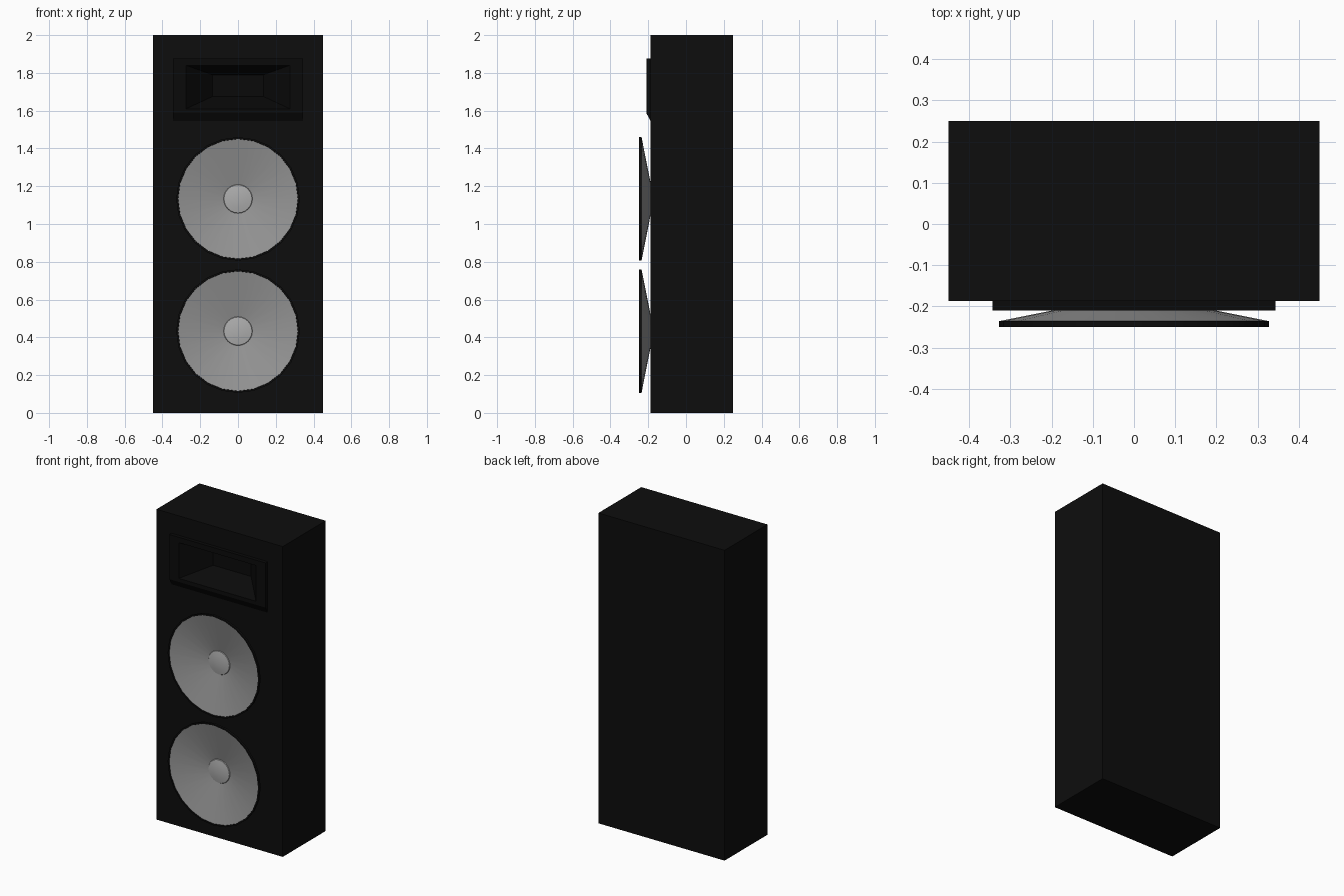
import bpy, bmesh, math

if "Cube" in bpy.data.objects:
    bpy.data.objects.remove(bpy.data.objects["Cube"])


def material(name, value):
    m = bpy.data.materials.new(name)
    m.diffuse_color = (value, value, value, 1)
    m.use_nodes = True
    m.node_tree.nodes["Principled BSDF"].inputs["Base Color"].default_value = m.diffuse_color
    return m


BLACK = material("black", 0.004)
HORN = material("horn_black", 0.003)
CONE = material("cone_grey", 0.3)
CAP = material("cap_grey", 0.42)


def rect(y, x, z0, z1):
    return [(-x, y, z0), (x, y, z0), (x, y, z1), (-x, y, z1)]


def ring(y, r, z, n=24):
    return [(r * math.cos(2 * math.pi * i / n), y, z + r * math.sin(2 * math.pi * i / n))
            for i in range(n)]


def loft(name, loops, mat, cap_start=False, cap_end=False, smooth=False):
    """Skin a row of loops, each anticlockwise as seen from the front."""
    bm = bmesh.new()
    rows = [[bm.verts.new(p) for p in loop] for loop in loops]
    n = len(rows[0])
    for a, b in zip(rows, rows[1:]):
        for i in range(n):
            j = (i + 1) % n
            bm.faces.new((a[i], a[j], b[j], b[i]))
    if cap_start:
        bm.faces.new(rows[0][::-1])
    if cap_end:
        bm.faces.new(rows[-1])
    me = bpy.data.meshes.new(name)
    bm.to_mesh(me)
    bm.free()
    me.materials.append(mat)
    ob = bpy.data.objects.new(name, me)
    bpy.context.collection.objects.link(ob)
    if smooth:
        bpy.ops.object.select_all(action='DESELECT')
        ob.select_set(True)
        bpy.context.view_layer.objects.active = ob
        bpy.ops.object.shade_smooth_by_angle(angle=math.radians(35))
    return ob


# Cabinet with an opening in the front for the horn
loft("cabinet", [rect(0.25, 0.45, 0, 2), rect(-0.187, 0.45, 0, 2),
                 rect(-0.187, 0.30, 1.595, 1.855)], BLACK, cap_start=True)

# Horn: raised frame with sloped lower lip, flaring inwards to the throat
loft("horn", [rect(-0.187, 0.343, 1.545, 1.875), rect(-0.21, 0.343, 1.587, 1.875),
              rect(-0.21, 0.275, 1.61, 1.84), rect(-0.06, 0.135, 1.675, 1.79)],
     HORN, cap_end=True)

# Two woofers: thin rim, shallow cone and slightly domed dust cap
for side, z in (("upper", 1.133), ("lower", 0.433)):
    loft(side + "_rim", [ring(-0.235, 0.327, z), ring(-0.25, 0.327, z),
                         ring(-0.25, 0.318, z), ring(-0.244, 0.316, z)], BLACK, smooth=True)
    loft(side + "_cone", [ring(-0.186, 0.078, z), ring(-0.235, 0.325, z),
                          ring(-0.247, 0.318, z), ring(-0.19, 0.076, z)], CONE, smooth=True)
    loft(side + "_dust_cap", [ring(-0.188, 0.078, z), ring(-0.194, 0.074, z),
                              ring(-0.199, 0.045, z), ring(-0.201, 0.015, z)],
         CAP, cap_end=True, smooth=True)
